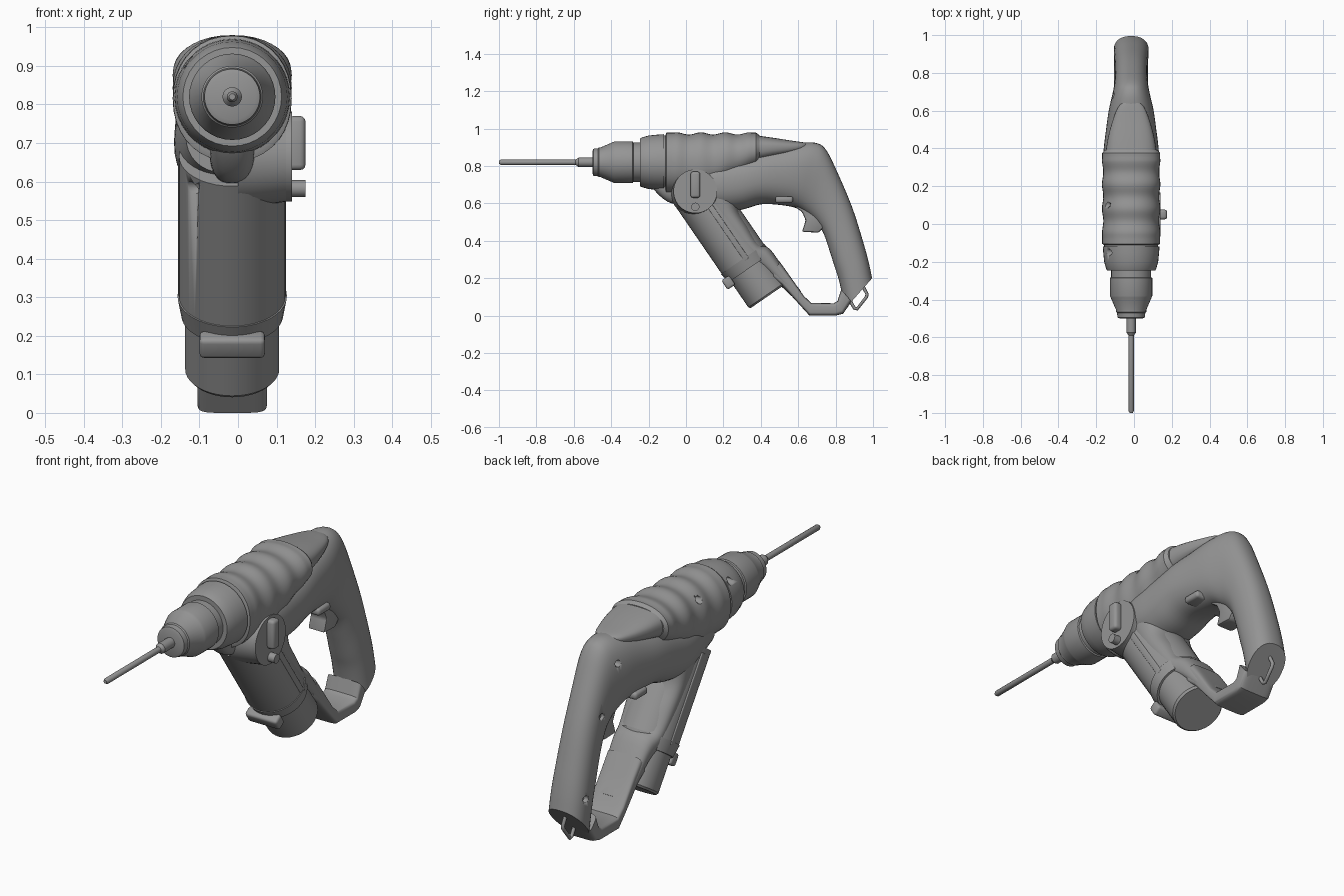
import bpy, bmesh, math
from mathutils import Vector, Matrix

cube = bpy.data.objects.get("Cube")
if cube:
    bpy.data.objects.remove(cube, do_unlink=True)

X0 = -0.015      # centre plane of the tool
AXIS_Z = 0.82    # height of the spindle

grey = bpy.data.materials.new("mid_grey")
grey.use_nodes = True
COLOUR = (0.3, 0.3, 0.3, 1)
grey.diffuse_color = COLOUR
grey.node_tree.nodes["Principled BSDF"].inputs["Base Color"].default_value = COLOUR


def finish(name, bm, angle=32):
    bmesh.ops.recalc_face_normals(bm, faces=bm.faces)
    me = bpy.data.meshes.new(name)
    bm.to_mesh(me)
    bm.free()
    ob = bpy.data.objects.new(name, me)
    bpy.context.collection.objects.link(ob)
    me.materials.append(grey)
    bpy.ops.object.select_all(action='DESELECT')
    ob.select_set(True)
    bpy.context.view_layer.objects.active = ob
    bpy.ops.object.shade_smooth_by_angle(angle=math.radians(angle))
    return ob


def smooth_stations(st, steps):
    out = []
    for k in range(len(st) - 1):
        a, b, c, d = (st[min(max(k + j, 0), len(st) - 1)] for j in (-1, 0, 1, 2))
        for s in range(steps):
            t = s / steps
            out.append([0.5 * (2*q + (r - p)*t + (2*p - 5*q + 4*r - s4)*t*t
                               + (3*q - p - 3*r + s4)*t**3)
                        for p, q, r, s4 in zip(a, b, c, d)])
    return out + [list(st[-1])]


def loft(name, stations, power=2.4, steps=1, seg=36, angle=32):
    """Each station: outer y, z, inner y, z, half width across x."""
    if steps > 1:
        stations = smooth_stations(stations, steps)
    bm = bmesh.new()
    rings = []
    for oy, oz, iy, iz, w in stations:
        ring = []
        for k in range(seg):
            a = 2 * math.pi * k / seg
            c = math.copysign(abs(math.cos(a)) ** (2 / power), math.cos(a))
            s = math.copysign(abs(math.sin(a)) ** (2 / power), math.sin(a))
            ring.append(bm.verts.new((X0 + w * c, (oy + iy) / 2 + (oy - iy) / 2 * s,
                                      (oz + iz) / 2 + (oz - iz) / 2 * s)))
        rings.append(ring)
    for r, q in zip(rings, rings[1:]):
        for k in range(seg):
            n = (k + 1) % seg
            bm.faces.new((r[k], r[n], q[n], q[k]))
    bm.faces.new(rings[0])
    bm.faces.new(rings[-1])
    return finish(name, bm, angle)


def lathe(name, profile):
    return loft(name, [(y, AXIS_Z + r, y, AXIS_Z - r, r) for y, r in profile], 2)


def cyl(name, p0, p1, r0, r1=None, seg=40):
    p0, p1 = Vector(p0), Vector(p1)
    d = p1 - p0
    m = Matrix.Translation((p0 + p1) / 2) @ d.to_track_quat('Z', 'Y').to_matrix().to_4x4()
    bm = bmesh.new()
    bmesh.ops.create_cone(bm, cap_ends=True, segments=seg, radius1=r0,
                          radius2=r0 if r1 is None else r1, depth=d.length, matrix=m)
    return finish(name, bm)


def box(name, centre, size, tilt=0, bevel=0.01):
    bm = bmesh.new()
    m = Matrix.Translation(centre) @ Matrix.Rotation(tilt, 4, 'X') @ Matrix.Diagonal((*size, 1))
    bmesh.ops.create_cube(bm, size=1, matrix=m)
    bmesh.ops.bevel(bm, geom=bm.edges[:], offset=bevel, segments=3, affect='EDGES', profile=0.5)
    return finish(name, bm)


def plate(name, outline, half, bevel):
    """Side outline of y, z points, extruded across x."""
    bm = bmesh.new()
    f = bm.faces.new([bm.verts.new((X0 - half, y, z)) for y, z in outline])
    ext = bmesh.ops.extrude_face_region(bm, geom=[f])["geom"]
    bmesh.ops.translate(bm, vec=(2 * half, 0, 0),
                        verts=[v for v in ext if isinstance(v, bmesh.types.BMVert)])
    bmesh.ops.bevel(bm, geom=bm.edges[:], offset=bevel, segments=2, affect='EDGES', profile=0.5)
    return finish(name, bm)


# Drill bit, chuck and nose collar
lathe("drill_bit", [(-1, .008), (-.99, .014), (-.59, .014), (-.575, .025), (-.49, .025)])
lathe("chuck", [(-.5, .06), (-.495, .072), (-.47, .075), (-.465, .08), (-.455, .08),
                (-.39, .108), (-.38, .112), (-.285, .112), (-.282, .106), (-.23, .106)])
collar = lathe("nose_collar", [(-.245, .11), (-.245, .128), (-.235, .133), (-.2, .143),
                               (-.15, .148), (-.118, .15), (-.118, .143), (-.09, .143)])
loft("nose_lobe", [(-.19, .8, -.19, .70, .05), (-.165, .8, -.155, .655, .055),
                   (-.12, .8, -.1, .61, .058), (-.04, .8, -.04, .595, .06),
                   (.05, .8, .05, .6, .06)], 2.6, 3)

# Ribbed upper shell
shell_st = [(-.11, .965, -.11, .665, .145)]
for k in range(41):
    y = -.105 + k * .012
    wave = .006 * math.cos(2 * math.pi * (y + .05) / .13) if -.06 < y < .35 else .004
    rise = max(0, y - .1) * .5
    shell_st.append((y, .974 + wave, y, .652 + rise, .151 + wave * .6))
shell_st.append((.392, .965, .392, .82, .14))
shell = loft("upper_shell", shell_st, 2.15)
loft("rear_top_panel", [(.38, .963, .38, .82, .135), (.46, .952, .46, .84, .122),
                        (.55, .938, .55, .86, .097), (.62, .928, .62, .88, .068),
                        (.65, .922, .65, .89, .035)], 2.6, 3)

# Main body flowing into the rear handle
handle = loft("body_and_handle", [
    (-.03, .82, -.03, .62, .12), (.12, .84, .16, .56, .148), (.25, .86, .29, .565, .15),
    (.38, .885, .4, .595, .146), (.5, .905, .5, .592, .133), (.62, .924, .59, .575, .118),
    (.70, .922, .65, .54, .102), (.75, .885, .695, .5, .092), (.81, .765, .735, .44, .086),
    (.89, .575, .765, .355, .086), (.95, .385, .795, .26, .09), (.978, .28, .82, .18, .092),
    (.995, .2, .85, .035, .092)], 2.3, 5)

# Flat foot and front arm
loft("foot_strip", [
    (.885, .075, .83, .14, .09), (.84, .01, .81, .078, .09), (.8, 0, .79, .066, .09),
    (.66, 0, .67, .068, .09), (.61, .055, .63, .105, .09), (.51, .165, .55, .22, .09),
    (.46, .2, .5, .29, .092)], 5, 1, 40)
loft("front_arm", [
    (.58, .09, .615, .13, .088), (.5, .165, .535, .235, .092), (.42, .235, .45, .355, .102),
    (.34, .29, .39, .388, .115), (.22, .42, .335, .475, .125), (.12, .55, .285, .555, .13),
    (.06, .65, .27, .63, .135)], 2.6, 4)

# Battery tube, latch band and battery, all on one slanted axis
DOWN = Vector((0, .566, -.825))
FRONT = Vector((0, -.825, -.566))


def along(t, out=0):
    return Vector((X0, .1, .6)) + DOWN * t + FRONT * out


tube = cyl("battery_tube", along(-.08), along(.375), .138)
cyl("latch_band", along(.36), along(.42), .142, .132)
cyl("battery", along(.3), along(.59), .122)
cyl("battery_end_cap", along(.59), along(.6), .122, .114)
box("latch_tab", along(.42, .135), (.17, .05, .06), math.atan2(.566, .825), .012)
for side in (-1, 1):
    box("tube_rail", along(.16, -.015) + Vector((side * .128, 0, 0)),
        (.024, .03, .43), math.atan2(.566, .825), .004)

# Mode dial on the left side
cyl("dial_base", (0, .05, .665), (.125, .05, .665), .135, .117)
cyl("dial_face", (.12, .05, .665), (.14, .05, .665), .117)
box("dial_grip", (.152, .05, .7), (.046, .052, .14), 0, .014)
cyl("dial_pointer", (.13, .05, .582), (.175, .05, .582), .022, seg=24)

# Trigger and direction button
plate("trigger", [(.56, .62), (.575, .585), (.62, .555), (.64, .51), (.62, .448),
                  (.71, .444), (.76, .5), (.75, .62)], .045, .01)
box("direction_button", (X0, .525, .62), (.235, .095, .036), 0, .014)

# Lanyard ring under the handle
curve = bpy.data.curves.new("lanyard_ring", 'CURVE')
curve.dimensions = '3D'
curve.bevel_depth = .009
curve.bevel_resolution = 2
path = [(.88, .075), (.9, .04), (.915, .036), (.965, .1), (.968, .115), (.945, .16)]
spline = curve.splines.new('POLY')
spline.points.add(len(path) - 1)
for pt, (y, z) in zip(spline.points, path):
    pt.co = (X0, y, z, 1)
curve.materials.append(grey)
ring = bpy.data.objects.new("lanyard_ring", curve)
bpy.context.collection.objects.link(ring)

# Screw holes on the right side
holes = {collar: [(-.15, .91)], shell: [(.1, .915)], tube: [(0, .585)],
         handle: [(.68, .82), (.79, .6), (.92, .25)]}
for target, spots in holes.items():
    for y, z in spots:
        cutter = cyl("screw_hole_cutter", (-.3, y, z), (-.085, y, z), .016, seg=16)
        cutter.hide_render = True
        cutter.hide_set(True)
        mod = target.modifiers.new("screw_hole", 'BOOLEAN')
        mod.operation = 'DIFFERENCE'
        mod.object = cutter
